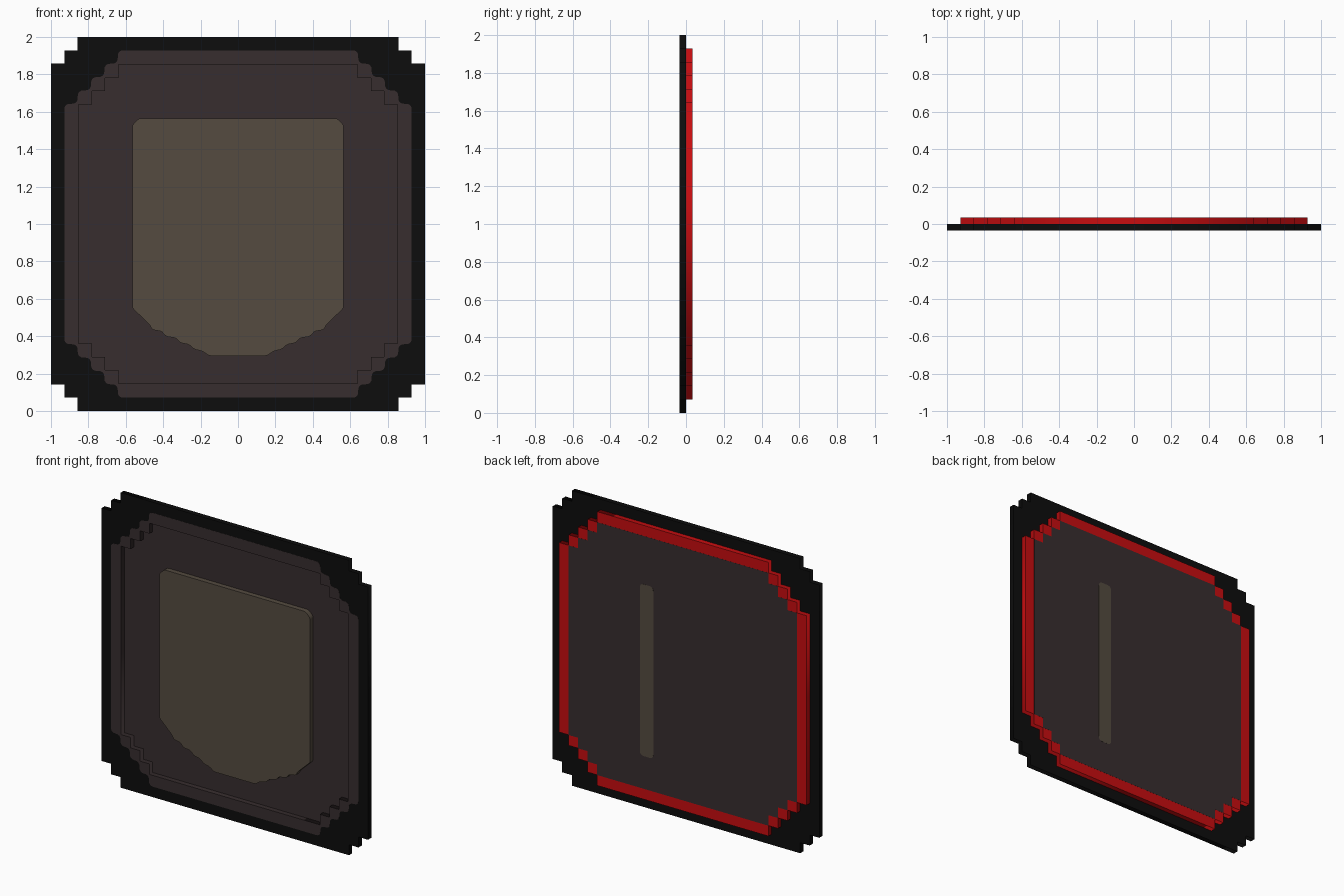
import bpy
import math
from mathutils import Vector

cube = bpy.data.objects.get("Cube")
if cube:
    bpy.data.objects.remove(cube, do_unlink=True)

P = 2 / 28  # pixel size of the stepped outlines


def material(name, rgb):
    m = bpy.data.materials.new(name)
    m.use_nodes = True
    m.diffuse_color = (*rgb, 1)
    bsdf = m.node_tree.nodes["Principled BSDF"]
    bsdf.inputs["Base Color"].default_value = (*rgb, 1)
    bsdf.inputs["Roughness"].default_value = 0.8
    return m


black = material("black", (0.004, 0.004, 0.004))
brown = material("dark brown", (0.039, 0.027, 0.028))
olive = material("olive brown", (0.089, 0.070, 0.051))
red = material("red", (0.578, 0.004, 0.005))


def stepped(half, steps, scale=1.0):
    """Square outline (centred on 0) whose corners are cut in pixel stairs."""
    quarter = []
    for i in range(steps + 1):
        x = half - i
        z = half - steps + i
        quarter.append((x * P * scale, z * P * scale))
        if i < steps:
            quarter.append(((x - 1) * P * scale, z * P * scale))
    pts = []
    for k in range(4):
        c, s = [(1, 0), (0, 1), (-1, 0), (0, -1)][k]
        pts += [(c * x - s * z, s * x + c * z) for x, z in quarter]
    return pts


def rounded(pts, r, n=4):
    """Round every corner of an outline with a short curve."""
    out = []
    for i, p in enumerate(pts):
        b = Vector(p)
        a, c = Vector(pts[i - 1]), Vector(pts[(i + 1) % len(pts)])
        p0 = b + (a - b).normalized() * min(r, (a - b).length * 0.48)
        p1 = b + (c - b).normalized() * min(r, (c - b).length * 0.48)
        for j in range(n + 1):
            t = j / n
            q = p0 * (1 - t) ** 2 + b * 2 * t * (1 - t) + p1 * t * t
            out.append((q.x, q.y))
    return out


def slab(name, loops, y0, y1, mat, cz=1.0):
    """Fill the outlines (later ones are holes) and extrude from y0 to y1."""
    cu = bpy.data.curves.new(name, "CURVE")
    cu.dimensions = "2D"
    cu.fill_mode = "BOTH"
    cu.extrude = (y1 - y0) / 2
    for loop in loops:
        sp = cu.splines.new("POLY")
        sp.points.add(len(loop) - 1)
        for pt, (x, z) in zip(sp.points, loop):
            pt.co = (x, z, 0, 1)
        sp.use_cyclic_u = True
    ob = bpy.data.objects.new(name, cu)
    bpy.context.collection.objects.link(ob)
    ob.location = (0, (y0 + y1) / 2, cz)
    ob.rotation_euler = (math.pi / 2, 0, 0)
    cu.materials.append(mat)
    bpy.ops.object.select_all(action="DESELECT")
    ob.select_set(True)
    bpy.context.view_layer.objects.active = ob
    bpy.ops.object.convert(target="MESH")
    return bpy.context.object


F = 0.0357  # half of the total thickness

# Black front frame, open in the middle
slab("front_frame", [stepped(14, 2), stepped(12, 3)], -F + 0.001, 0, black)

# Brown rim set into the frame, with softened stairs
slab("front_rim", [rounded(stepped(13, 4), 0.032), stepped(12, 3, 0.994)],
     -F, -0.001, brown)

# Red back body and the brown core that closes front recess and back
slab("back_body", [stepped(13, 4)], 0, F - 0.0015, red)
slab("core_panel", [stepped(12, 3)], -0.001, F - 0.0008, brown)

# Raised shield-shaped panel inside the recess
left = [(-0.53, 1.565), (-0.565, 1.53), (-0.565, 0.55), (-0.47, 0.46),
        (-0.46, 0.435), (-0.405, 0.425), (-0.39, 0.40), (-0.33, 0.39),
        (-0.31, 0.365), (-0.26, 0.355), (-0.235, 0.33), (-0.19, 0.32),
        (-0.155, 0.295)]
shield = left + [(-x, z) for x, z in reversed(left)]
slab("shield_panel", [rounded(shield, 0.012, 2)], -F + 0.0005, 0, olive, 0)

# Narrow upright strip on the back
strip = [(0.22, 0.365), (0.322, 0.365), (0.322, 1.53), (0.22, 1.53)]
slab("back_strip", [rounded(strip, 0.03)], F - 0.004, F, olive, 0)
